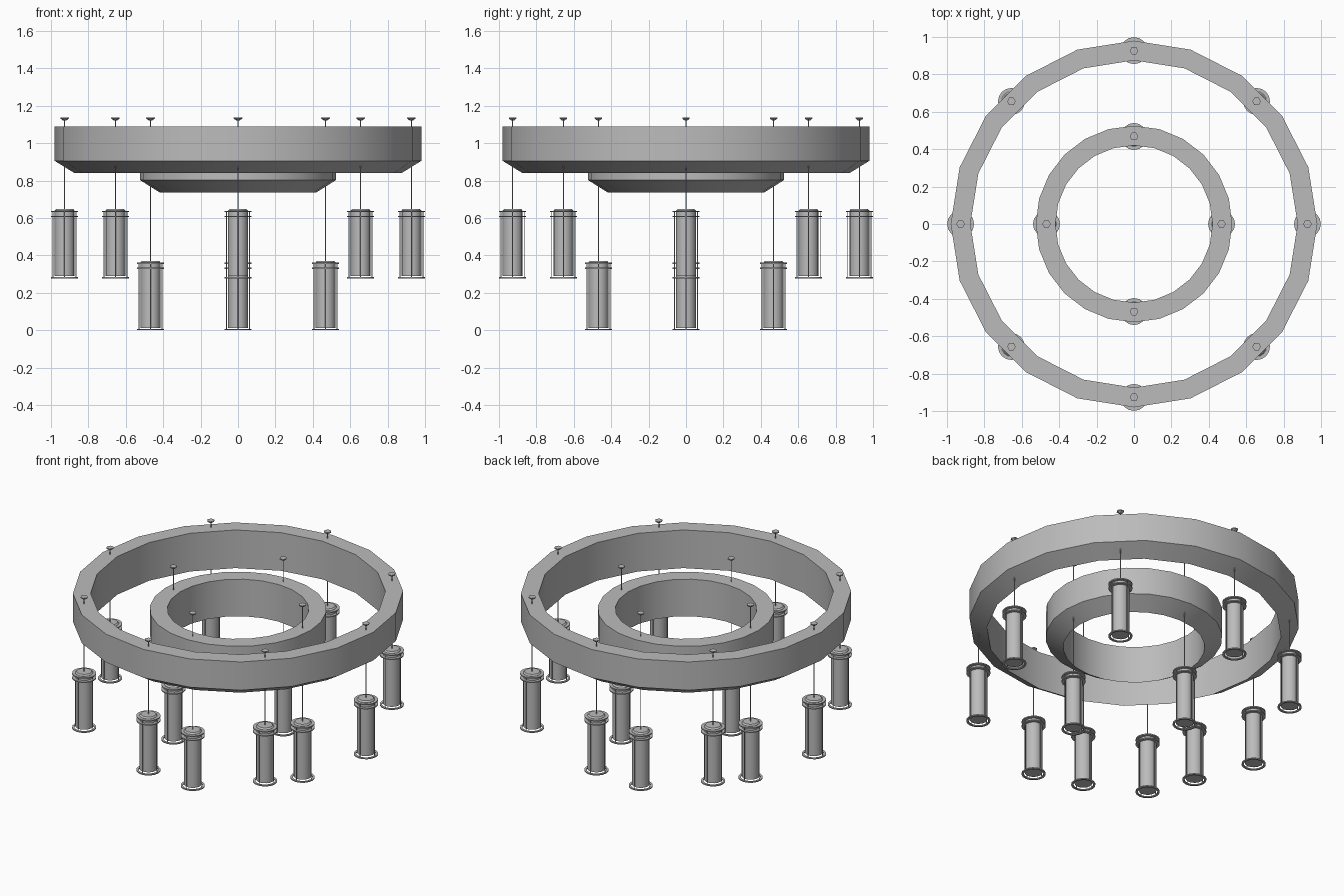
import bpy, bmesh
from math import cos, sin, pi, radians

if "Cube" in bpy.data.objects:
    bpy.data.objects.remove(bpy.data.objects["Cube"])

grey = bpy.data.materials.new("satin grey")
grey.use_nodes = True
colour = (0.5, 0.5, 0.5, 1)
grey.diffuse_color = colour
grey.node_tree.nodes["Principled BSDF"].inputs["Base Color"].default_value = colour


def lathe(bm, profile, sides, centre=(0, 0), closed=False):
    """Revolve (radius, z) points about a vertical axis."""
    rings = []
    for r, z in profile:
        rings.append([bm.verts.new((centre[0] + r * cos(2 * pi * i / sides),
                                    centre[1] + r * sin(2 * pi * i / sides), z))
                      for i in range(sides)])
    pairs = list(zip(rings, rings[1:]))
    if closed:
        pairs.append((rings[-1], rings[0]))
    else:
        bm.faces.new(rings[0])
        bm.faces.new(rings[-1])
    for a, b in pairs:
        for i in range(sides):
            j = (i + 1) % sides
            bm.faces.new((a[i], a[j], b[j], b[i]))


def finish(bm, name):
    bmesh.ops.recalc_face_normals(bm, faces=bm.faces)
    mesh = bpy.data.meshes.new(name)
    bm.to_mesh(mesh)
    bm.free()
    mesh.materials.append(grey)
    ob = bpy.data.objects.new(name, mesh)
    bpy.context.collection.objects.link(ob)
    bpy.ops.object.select_all(action="DESELECT")
    ob.select_set(True)
    bpy.context.view_layer.objects.active = ob
    bpy.ops.object.shade_smooth_by_angle(angle=radians(30))


# Ceiling hoops with a sloping underside
def hoop(name, inner, outer, top, shoulder, bottom, sides):
    bm = bmesh.new()
    lathe(bm, [(inner, top), (outer, top), (outer, shoulder), (inner, bottom)],
          sides, closed=True)
    finish(bm, name)


hoop("outer_hoop", 0.875, 0.98, 1.09, 0.905, 0.84, 20)
hoop("inner_hoop", 0.42, 0.525, 0.98, 0.803, 0.737, 24)


# Hanging lamp: ceiling button, wire, shade, cage rings and cage rods
def lamp(name, x, y, base):
    c = (x, y)
    bm = bmesh.new()
    lathe(bm, [(0.007, 1.12), (0.023, 1.131), (0.023, 1.136)], 6, c)
    finish(bm, name + "_button")

    bm = bmesh.new()
    lathe(bm, [(0.003, base + 0.36), (0.003, 1.125)], 6, c)
    finish(bm, name + "_wire")

    bm = bmesh.new()
    lathe(bm, [(0.053, base + 0.012), (0.053, base + 0.362),
               (0.045, base + 0.371)], 16, c)
    finish(bm, name + "_shade")

    bm = bmesh.new()
    for z, inner in ((0, 0.059), (0.327, 0.05), (0.354, 0.05)):
        lo, hi = base + z, base + z + 0.007
        lathe(bm, [(inner, lo), (0.072, lo), (0.072, hi), (inner, hi)],
              16, c, closed=True)
    finish(bm, name + "_cage_rings")

    bm = bmesh.new()
    for k in range(4):
        a = k * pi / 2
        lathe(bm, [(0.0025, base + 0.003), (0.0025, base + 0.357)], 6,
              (x + 0.062 * cos(a), y + 0.062 * sin(a)))
    finish(bm, name + "_cage_rods")


for group, count, radius, base in (("outer", 8, 0.927, 0.277), ("inner", 4, 0.468, 0)):
    for k in range(count):
        a = 2 * pi * k / count
        lamp(f"{group}_lamp_{k + 1}", radius * cos(a), radius * sin(a), base)
